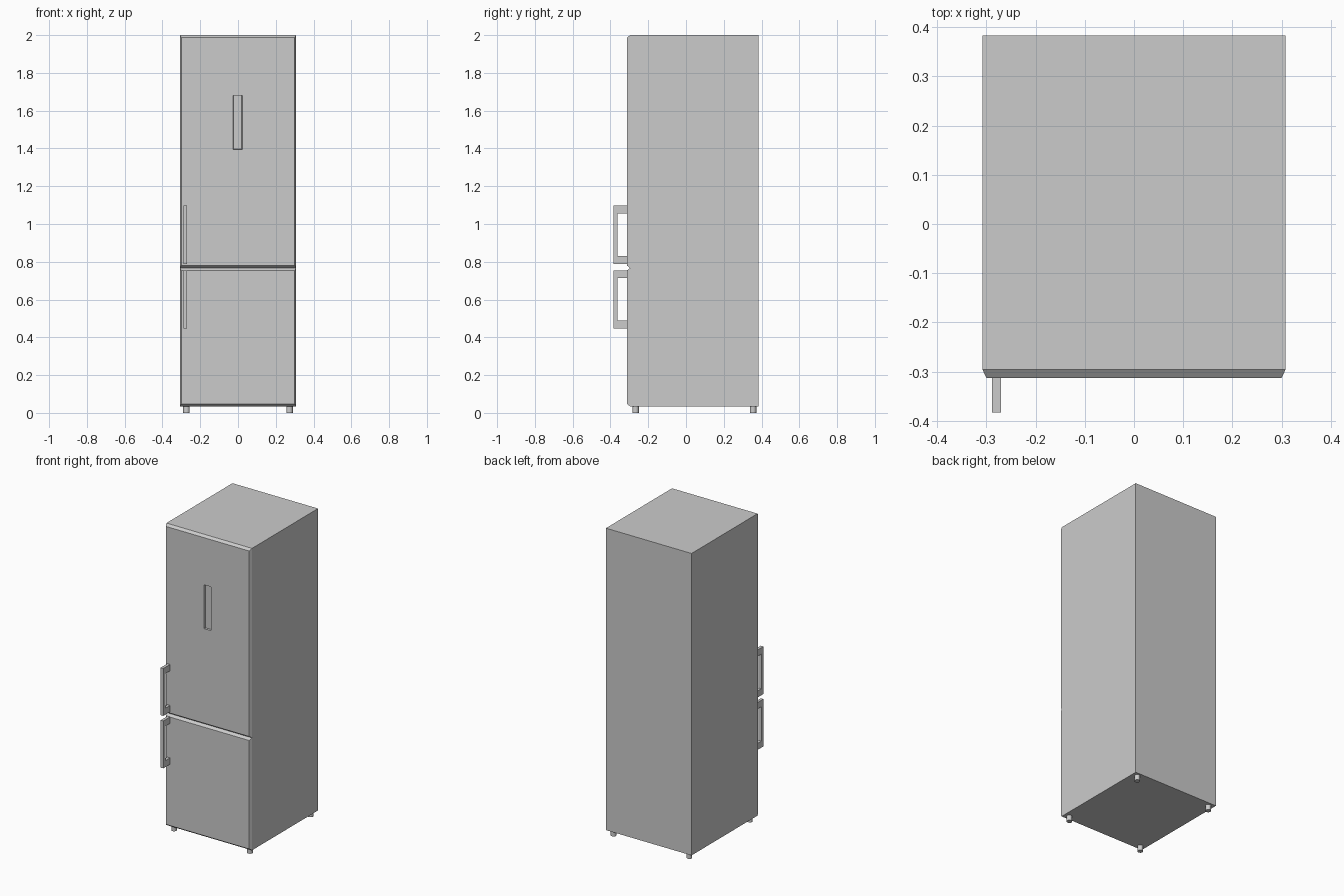
import bpy, bmesh

if "Cube" in bpy.data.objects:
    bpy.data.objects.remove(bpy.data.objects["Cube"])


def finish(name, bm):
    bmesh.ops.recalc_face_normals(bm, faces=bm.faces)
    mesh = bpy.data.meshes.new(name)
    bm.to_mesh(mesh)
    bm.free()
    obj = bpy.data.objects.new(name, mesh)
    bpy.context.collection.objects.link(obj)
    return obj


def loft(name, rects):
    """Closed solid through rectangles (y, x0, x1, z0, z1)."""
    bm = bmesh.new()
    rings = [[bm.verts.new(p) for p in ((x0, y, z0), (x1, y, z0), (x1, y, z1), (x0, y, z1))]
             for y, x0, x1, z0, z1 in rects]
    for a, b in zip(rings, rings[1:]):
        for i in range(4):
            j = (i + 1) % 4
            bm.faces.new((a[i], a[j], b[j], b[i]))
    bm.faces.new(rings[0])
    bm.faces.new(rings[-1])
    return finish(name, bm)


W, BACK, SEAM, FRONT = 0.308, 0.383, -0.296, -0.313
BOTTOM, SPLIT, TOP = 0.035, 0.767, 2.0
CX, CZ = 0.008, 0.013  # door edge chamfer


def door_rects(z0, z1):
    return [(SEAM, -W, W, z0, z1),
            (FRONT, -W + CX, W - CX, z0 + CZ, z1 - CZ)]


# Cabinet
loft("cabinet", [(BACK, -W, W, BOTTOM, TOP), (SEAM, -W, W, BOTTOM, TOP)])

# Chamfered doors, the upper one with a shallow upright recess
loft("freezer_door", door_rects(BOTTOM, SPLIT))
loft("fridge_door", door_rects(SPLIT, TOP) + [
    (FRONT, -0.027, 0.023, 1.395, 1.68),
    (FRONT + 0.013, -0.023, 0.019, 1.396, 1.679)])


# C-shaped bar handles
def handle(name, z0, z1):
    tip, bar, root, arm = -0.383, -0.362, FRONT + 0.002, 0.042
    profile = [(root, z0), (tip, z0), (tip, z1), (root, z1), (root, z1 - arm),
               (bar, z1 - arm), (bar, z0 + arm), (root, z0 + arm)]
    bm = bmesh.new()
    face = bm.faces.new([bm.verts.new((-0.289, y, z)) for y, z in profile])
    ext = bmesh.ops.extrude_face_region(bm, geom=[face], use_keep_orig=True)
    moved = [v for v in ext["geom"] if isinstance(v, bmesh.types.BMVert)]
    bmesh.ops.translate(bm, verts=moved, vec=(0.019, 0, 0))
    finish(name, bm)


handle("fridge_handle", 0.788, 1.097)
handle("freezer_handle", 0.447, 0.755)

# Round feet
for side, x in (("left", -0.273), ("right", 0.273)):
    for end, y in (("front", -0.267), ("back", 0.355)):
        bpy.ops.mesh.primitive_cylinder_add(vertices=16, radius=0.017, depth=0.037,
                                            location=(x, y, 0.0185))
        bpy.context.object.name = f"{end}_{side}_foot"
        bpy.ops.object.shade_smooth_by_angle()
